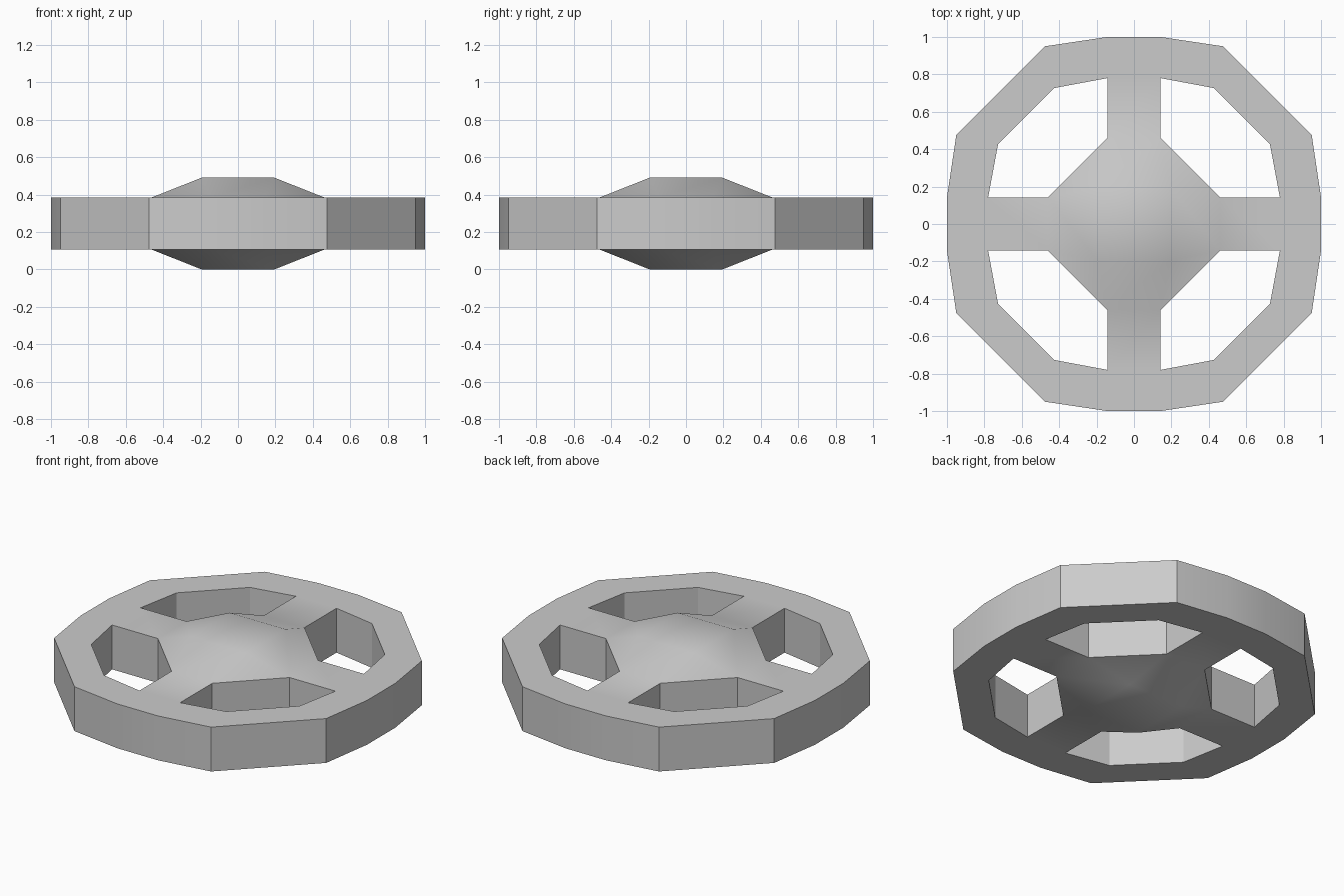
import bpy, bmesh
from math import radians

if "Cube" in bpy.data.objects:
    bpy.data.objects.remove(bpy.data.objects["Cube"])

MID, HALF, DOME = 0.245, 0.14, 0.245   # mid height, rim half height, hub half height
# One quarter of each outline, repeated by 90 degree turns
RIM_OUT = [(1.0, 0.142), (0.95, 0.477), (0.477, 0.95), (0.142, 1.0)]
RIM_IN = [(0.78, 0.142), (0.727, 0.426), (0.426, 0.727), (0.142, 0.78)]
HUB = [(0.46, 0.142), (0.142, 0.46)]
CAP = [(0.195, 0.195)]

bm = bmesh.new()


def outline(quarter, z):
    pts, ring = list(quarter), []
    for _ in range(4):
        ring += [bm.verts.new((x, y, z)) for x, y in pts]
        pts = [(-y, x) for x, y in pts]
    return ring


def layer(side):
    """Top (side=1) or bottom (side=-1) skin of the wheel."""
    z = MID + side * HALF
    out, inn, hub = (outline(p, z) for p in (RIM_OUT, RIM_IN, HUB))
    cap = outline(CAP, MID + side * DOME)
    # rim face
    for i in range(16):
        j = (i + 1) % 16
        bm.faces.new((out[i], out[j], inn[j], inn[i]))
    for k in range(4):
        a, b = hub[2 * k - 1], hub[2 * k]
        # spoke, hub slope towards the spoke, hub corner
        bm.faces.new((inn[4 * k - 1], inn[4 * k], b, a))
        bm.faces.new((a, b, cap[k], cap[k - 1]))
        bm.faces.new((b, hub[2 * k + 1], cap[k]))
    bm.faces.new(cap)
    return out, inn, hub


top, bottom = layer(1), layer(-1)

# Outer wall
for i in range(16):
    j = (i + 1) % 16
    bm.faces.new((top[0][i], top[0][j], bottom[0][j], bottom[0][i]))

# Walls of the four openings
for k in range(4):
    loops = [s[1][4 * k:4 * k + 4] + [s[2][2 * k + 1], s[2][2 * k]] for s in (top, bottom)]
    for i in range(6):
        j = (i + 1) % 6
        bm.faces.new((loops[0][i], loops[0][j], loops[1][j], loops[1][i]))

bmesh.ops.recalc_face_normals(bm, faces=bm.faces)
mesh = bpy.data.meshes.new("spoked_wheel")
bm.to_mesh(mesh)
bm.free()
wheel = bpy.data.objects.new("spoked_wheel", mesh)
bpy.context.collection.objects.link(wheel)
bpy.context.view_layer.objects.active = wheel
wheel.select_set(True)
bpy.ops.object.shade_smooth_by_angle(angle=radians(30))
